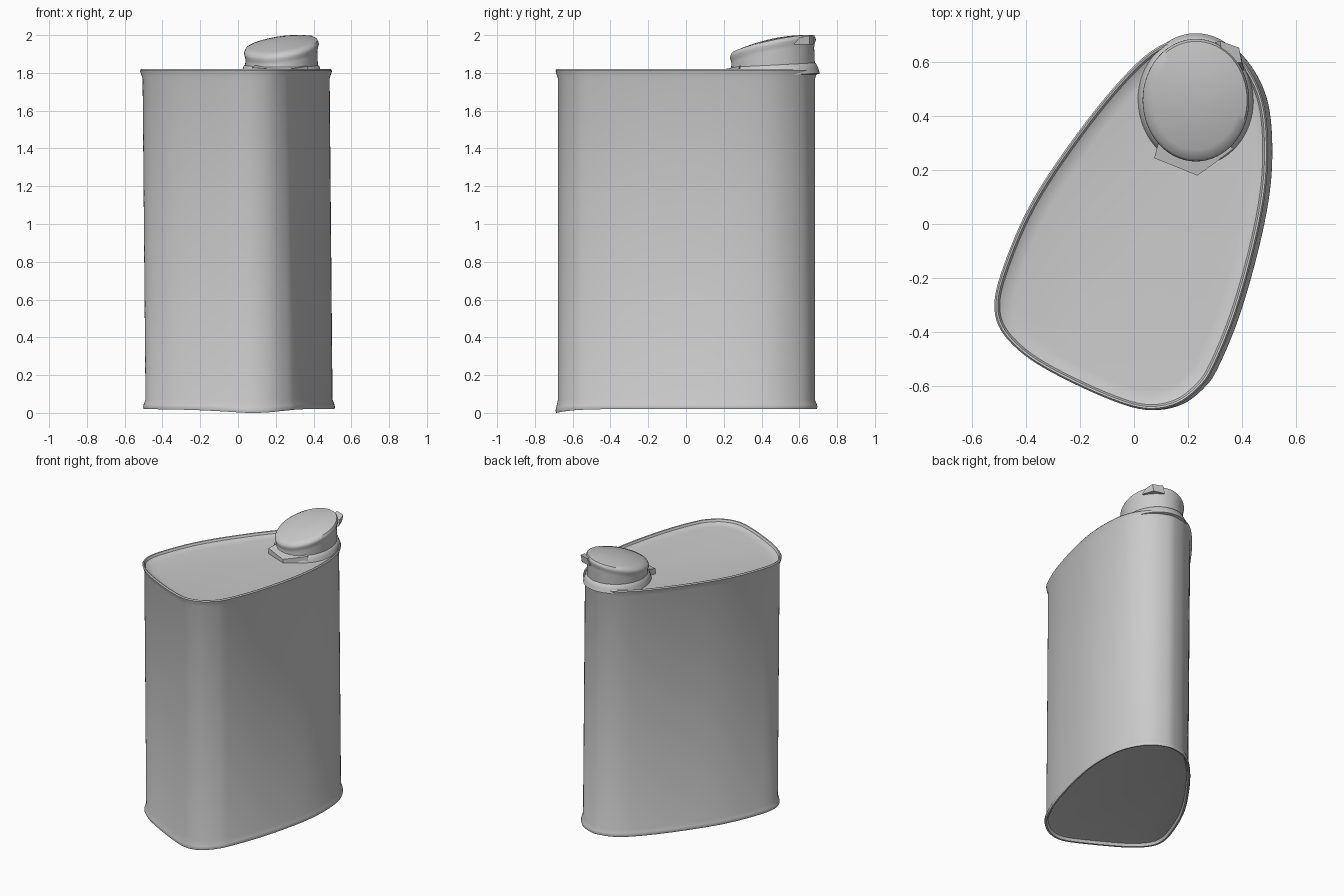
import bpy, bmesh, math
from mathutils import Vector

cube = bpy.data.objects.get("Cube")
if cube:
    bpy.data.objects.remove(cube, do_unlink=True)

grey = bpy.data.materials.new("plain grey")
grey.use_nodes = True
GREY = (0.6, 0.6, 0.6, 1)
grey.diffuse_color = GREY
bsdf = next(n for n in grey.node_tree.nodes if n.type == 'BSDF_PRINCIPLED')
bsdf.inputs["Base Color"].default_value = GREY
bsdf.inputs["Roughness"].default_value = 0.6


def skin(name, rings, angle=35):
    """Join closed rings of points with quads and cap both ends."""
    bm = bmesh.new()
    loops = [[bm.verts.new(p) for p in ring] for ring in rings]
    n = len(loops[0])
    for a, b in zip(loops, loops[1:]):
        for i in range(n):
            j = (i + 1) % n
            bm.faces.new((a[i], a[j], b[j], b[i]))
    bm.faces.new(loops[0][::-1])
    bm.faces.new(loops[-1])
    bmesh.ops.recalc_face_normals(bm, faces=bm.faces)
    mesh = bpy.data.meshes.new(name)
    bm.to_mesh(mesh)
    bm.free()
    mesh.materials.append(grey)
    ob = bpy.data.objects.new(name, mesh)
    bpy.context.collection.objects.link(ob)
    bpy.ops.object.select_all(action='DESELECT')
    ob.select_set(True)
    bpy.context.view_layer.objects.active = ob
    bpy.ops.object.shade_smooth_by_angle(angle=math.radians(angle))
    return ob


def closed_spline(pts, steps):
    """Smooth closed Catmull-Rom curve through the points."""
    n, out = len(pts), []
    for i in range(n):
        a, b, c, d = (Vector(pts[(i + k) % n]) for k in (-1, 0, 1, 2))
        for s in range(steps):
            t = s / steps
            out.append(0.5 * (2 * b + (c - a) * t + (2 * a - 5 * b + 4 * c - d) * t ** 2
                              + (3 * b - a - 3 * c + d) * t ** 3))
    return out


# Can footprint, counter-clockwise from the front corner
footprint = closed_spline([
    (0.05, -0.69), (0.17, -0.67), (0.26, -0.60), (0.31, -0.52), (0.38, -0.35),
    (0.445, -0.13), (0.49, 0.08), (0.505, 0.25), (0.495, 0.42), (0.455, 0.54),
    (0.38, 0.64), (0.28, 0.69), (0.20, 0.692), (0.10, 0.66), (0.0, 0.58),
    (-0.14, 0.42), (-0.30, 0.20), (-0.40, 0.03), (-0.475, -0.15), (-0.51, -0.28),
    (-0.495, -0.38), (-0.42, -0.47), (-0.30, -0.55), (-0.10, -0.645)], 5)


def can_ring(inset, z):
    """Footprint moved inward by inset, with the slight lean of the can."""
    n, ring = len(footprint), []
    for i, p in enumerate(footprint):
        t = (footprint[(i + 1) % n] - footprint[i - 1]).normalized()
        q = p + Vector((-t.y, t.x)) * inset
        drop = 0.02 * max(0, -p.y / 0.69) ** 8 if z < 0.05 else 0
        ring.append((q.x + 0.009 * (1 - z), q.y, z - drop))
    return ring


# Can: recessed base, lower rim, wall, upper rim and sunken deck
skin("can_body", [can_ring(*r) for r in [
    (0.055, 0.045), (0.025, 0.04), (0.015, 0.022), (0.004, 0.02), (0.0, 0.03),
    (0.003, 0.045), (0.013, 0.07), (0.013, 1.77), (0.003, 1.80), (0.0, 1.812),
    (0.006, 1.82), (0.013, 1.818), (0.02, 1.803), (0.04, 1.793), (0.07, 1.789)]])

# Cap placement
CX, CY, RX, RY, SEG = 0.23, 0.46, 0.2, 0.23, 64


def cap_ring(s, height):
    """Elliptical ring of scale s; height takes the position across the cap."""
    ring = []
    for i in range(SEG):
        a = 2 * math.pi * i / SEG
        u, v = math.cos(a), math.sin(a)
        ring.append((CX + RX * s * u, CY + RY * s * v, height(u * s, v * s)))
    return ring


def collar(z):
    return lambda u, v: z + 0.012 * v


def lid(z, dome=0.0):
    return lambda u, v: z + 0.048 * v + 0.026 * u - dome * (u * u + v * v)


# Flared collar where the neck meets the deck
skin("neck_collar", [cap_ring(*r) for r in [
    (1.0, collar(1.78)), (1.08, collar(1.785)), (1.04, collar(1.815)), (1.0, collar(1.836)),
    (0.94, collar(1.845))]])

# Tilted cap with a slightly pinched side and a low domed lid
skin("cap", [cap_ring(*r) for r in [
    (0.93, collar(1.80)), (0.965, collar(1.84)), (0.95, lid(1.89)), (0.965, lid(1.91)),
    (0.99, lid(1.925)), (0.985, lid(1.935)), (0.95, lid(1.976, 0.03)),
    (0.8, lid(1.976, 0.03)), (0.6, lid(1.976, 0.03)), (0.4, lid(1.976, 0.03)),
    (0.2, lid(1.976, 0.03))]], 50)

# Raised thumb peak at the back of the lid
skin("cap_peak", [
    [(0.30, 0.58, 1.95), (0.41, 0.57, 1.95), (0.38, 0.655, 1.95), (0.30, 0.675, 1.95)],
    [(0.33, 0.60, 1.985), (0.40, 0.60, 1.987), (0.39, 0.655, 1.998), (0.32, 0.68, 2.0)]])

# Pull tab at the front foot of the cap
tab = [(0.09, 0.30), (0.075, 0.245), (0.235, 0.18), (0.285, 0.215), (0.37, 0.28), (0.25, 0.36)]
skin("pull_tab", [[(x, y, 1.785) for x, y in tab],
                  [(x, y, 1.815 + 0.2 * max(0, y - 0.18)) for x, y in tab]])
